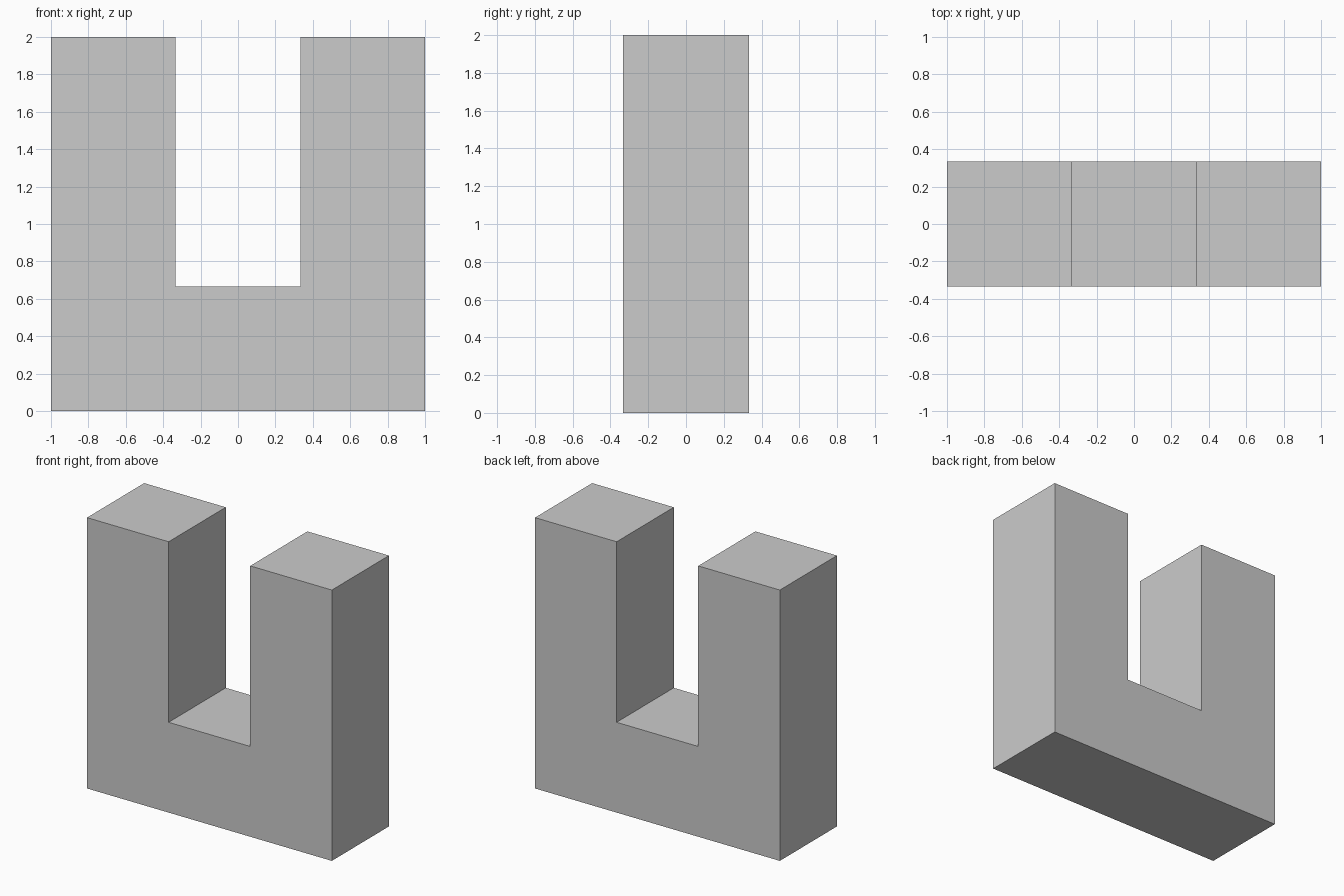
import bpy
import bmesh

if "Cube" in bpy.data.objects:
    bpy.data.objects.remove(bpy.data.objects["Cube"])

T = 2 / 3        # thickness of the base and of each arm
HALF = T / 2     # half depth

# U-shaped outline in the front plane (x, z)
right_half = [(1, 0), (1, 2), (HALF, 2), (HALF, T)]
outline = right_half + [(-x, z) for x, z in reversed(right_half)]

# Extrude the outline from front to back
bm = bmesh.new()
front = bm.faces.new([bm.verts.new((x, -HALF, z)) for x, z in outline])
result = bmesh.ops.extrude_face_region(bm, geom=[front], use_keep_orig=True)
back_verts = [g for g in result["geom"] if isinstance(g, bmesh.types.BMVert)]
bmesh.ops.translate(bm, verts=back_verts, vec=(0, 2 * HALF, 0))
bmesh.ops.recalc_face_normals(bm, faces=bm.faces)

mesh = bpy.data.meshes.new("u_block")
bm.to_mesh(mesh)
bm.free()
bpy.context.collection.objects.link(bpy.data.objects.new("u_block", mesh))
